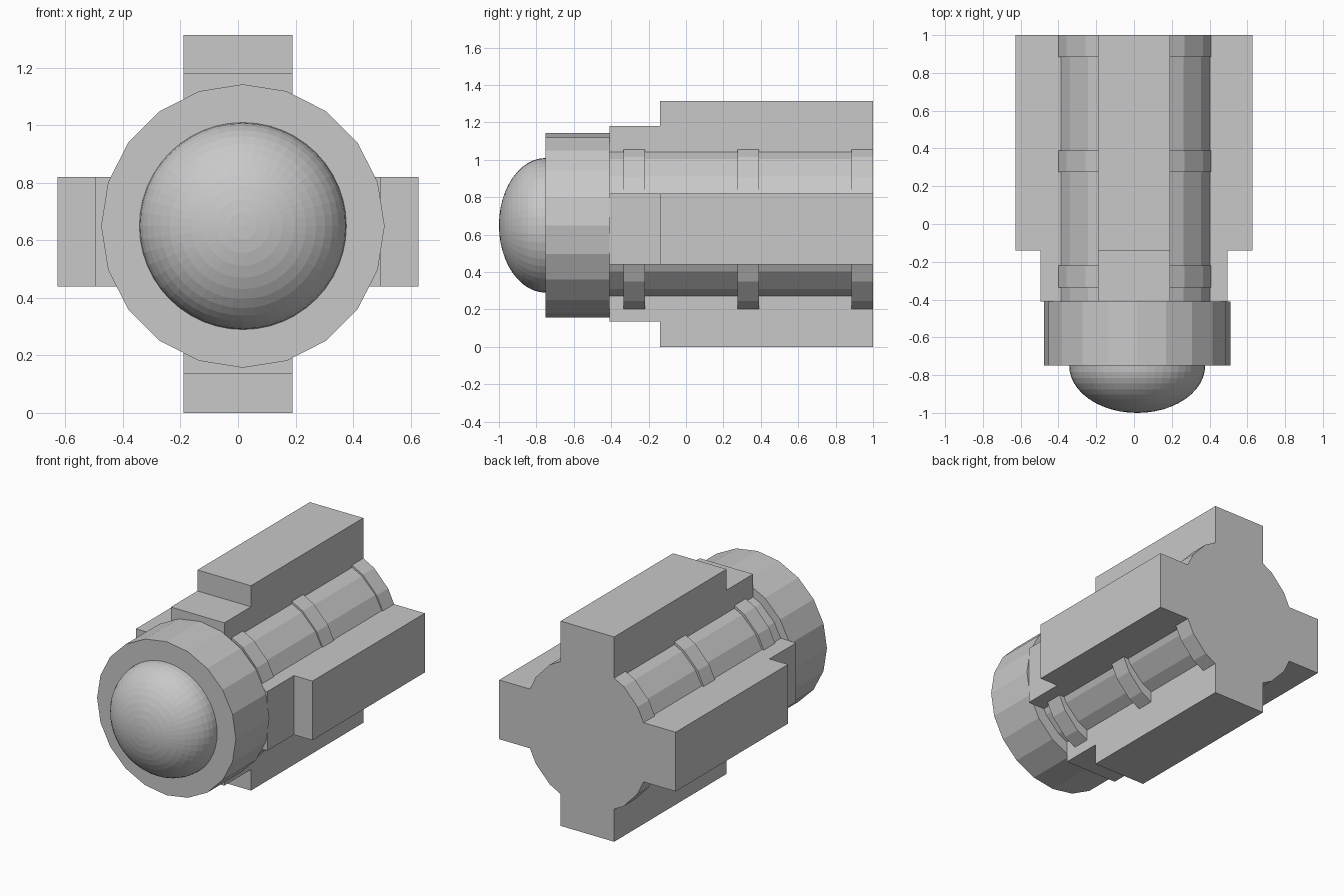
import bpy
import math

cube = bpy.data.objects.get("Cube")
if cube:
    bpy.data.objects.remove(cube, do_unlink=True)

grey = bpy.data.materials.new("plain grey")
grey.use_nodes = True
colour = (0.58, 0.58, 0.58, 1)
grey.diffuse_color = colour
grey.node_tree.nodes["Principled BSDF"].inputs["Base Color"].default_value = colour


def finish(name, scale):
    obj = bpy.context.object
    obj.name = name
    obj.scale = scale
    bpy.ops.object.transform_apply(location=False, rotation=True, scale=True)
    obj.data.materials.append(grey)
    return obj


def box(name, width, y0, y1, z0, z1):
    bpy.ops.mesh.primitive_cube_add(size=1, location=(0, (y0 + y1) / 2, (z0 + z1) / 2))
    return finish(name, (width, y1 - y0, z1 - z0))


def drum(name, x, z, radius, y0, y1, squash=1):
    # twenty-sided drum lying along y, with a corner at the top
    bpy.ops.mesh.primitive_cylinder_add(
        vertices=20, radius=radius, depth=y1 - y0,
        location=(x, (y0 + y1) / 2, z), rotation=(math.pi / 2, 0, 0))
    return finish(name, (squash, 1, 1))


BACK, STEP, COLLAR_BACK, COLLAR_FRONT = 1.0, -0.14, -0.41, -0.75

# Central barrel and its bands
drum("barrel", 0.008, 0.657, 0.43, COLLAR_BACK, BACK)
for name, start in (("front_band", -0.335), ("middle_band", 0.275), ("rear_band", 0.885)):
    drum(name, 0.005, 0.63, 0.475, start, start + 0.115, 0.94)

# Crossed slabs, each with a lower step towards the collar
box("upright_slab", 0.38, STEP, BACK, 0, 1.315)
box("upright_slab_step", 0.38, COLLAR_BACK, STEP, 0.135, 1.18)
box("side_slab", 1.254, STEP, BACK, 0.44, 0.82)
box("side_slab_step", 0.99, COLLAR_BACK, STEP, 0.44, 0.82)

# Front collar and rounded nose
drum("collar", 0.017, 0.65, 0.493, COLLAR_FRONT, COLLAR_BACK)
bpy.ops.mesh.primitive_uv_sphere_add(
    segments=48, ring_count=24, radius=1,
    location=(0.017, COLLAR_FRONT, 0.65), rotation=(math.pi / 2, 0, 0))
finish("dome_nose", (0.36, 0.36, 0.25))
